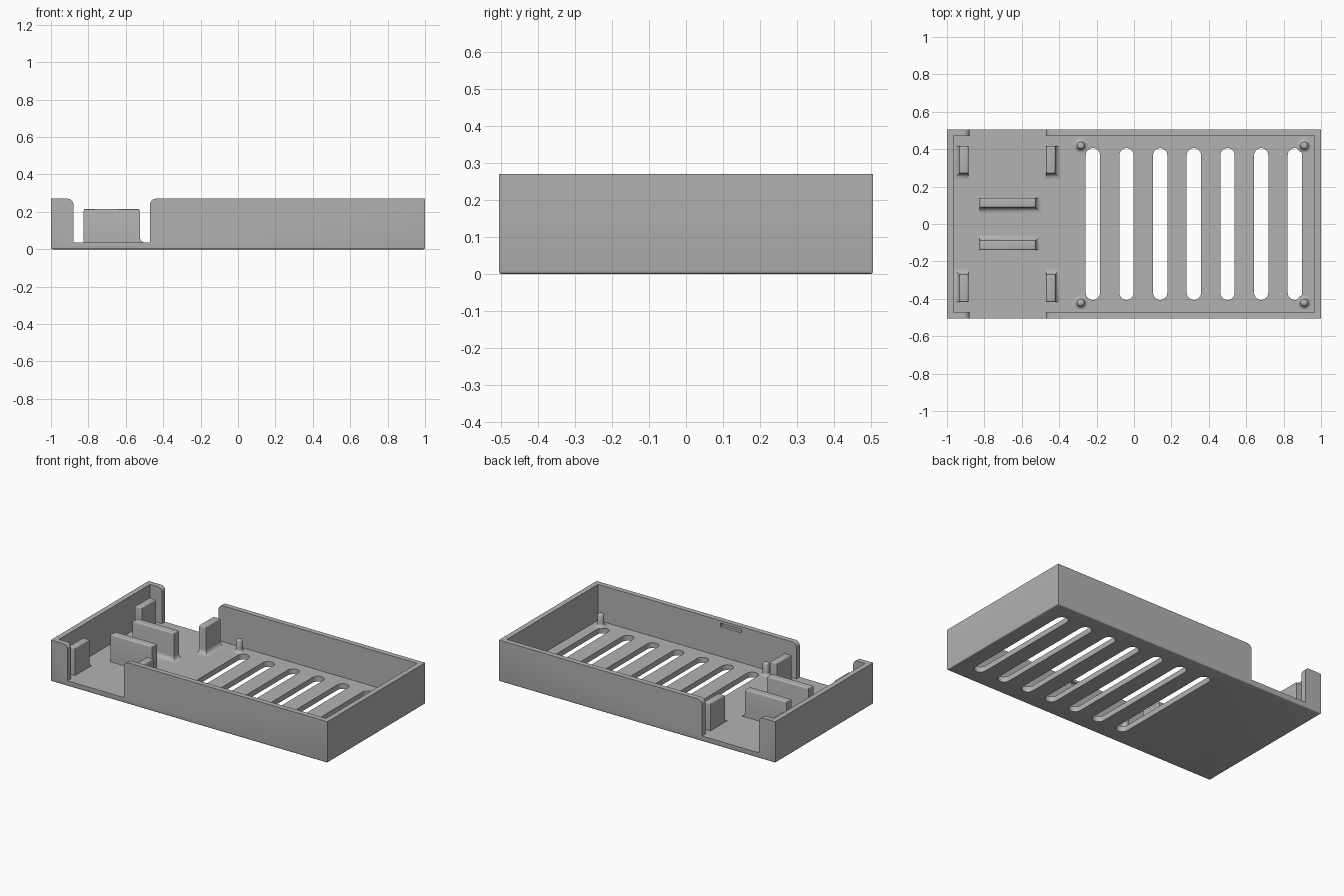
import bpy, bmesh, math
from math import sin, cos, pi

if "Cube" in bpy.data.objects:
    bpy.data.objects.remove(bpy.data.objects["Cube"], do_unlink=True)

grey = bpy.data.materials.new("plain grey")
grey.use_nodes = True
grey.diffuse_color = (0.45, 0.45, 0.45, 1)
grey.node_tree.nodes["Principled BSDF"].inputs["Base Color"].default_value = (0.45, 0.45, 0.45, 1)

HALF_Y, TOP, FLOOR, WALL = 0.505, 0.27, 0.035, 0.034


def loft(name, rings):
    """Skin a stack of equal-length rings and cap both ends."""
    bm = bmesh.new()
    rows = [[bm.verts.new(p) for p in ring] for ring in rings]
    n = len(rows[0])
    for a, b in zip(rows, rows[1:]):
        for i in range(n):
            j = (i + 1) % n
            bm.faces.new((a[i], a[j], b[j], b[i]))
    bm.faces.new(rows[0][::-1])
    bm.faces.new(rows[-1])
    bmesh.ops.recalc_face_normals(bm, faces=bm.faces)
    mesh = bpy.data.meshes.new(name)
    bm.to_mesh(mesh)
    bm.free()
    mesh.materials.append(grey)
    obj = bpy.data.objects.new(name, mesh)
    bpy.context.collection.objects.link(obj)
    return obj


def rect(x0, x1, y0, y1, z):
    return [(x0, y0, z), (x1, y0, z), (x1, y1, z), (x0, y1, z)]


def box(name, x0, x1, y0, y1, z0, z1):
    return loft(name, [rect(x0, x1, y0, y1, z) for z in (z0, z1)])


def activate(obj):
    bpy.ops.object.select_all(action="DESELECT")
    obj.select_set(True)
    bpy.context.view_layer.objects.active = obj


def smooth(obj):
    activate(obj)
    bpy.ops.object.shade_smooth_by_angle(angle=math.radians(35))


def cut(obj, cutter):
    mod = obj.modifiers.new("cut", "BOOLEAN")
    mod.operation, mod.solver, mod.object = "DIFFERENCE", "EXACT", cutter
    activate(obj)
    bpy.ops.object.modifier_apply(modifier=mod.name)
    bpy.data.objects.remove(cutter, do_unlink=True)


# Tray shell with a softened bottom edge
e = 0.008
levels = [(e * (1 - sin(t)), e * (1 - cos(t))) for t in (0, pi / 6, pi / 3, pi / 2)]
levels.append((0, TOP))
tray = loft("tray", [rect(-1 + d, 1 - d, -HALF_Y + d, HALF_Y - d, z) for d, z in levels])
cut(tray, box("cavity", -1 + WALL, 1 - WALL, -HALF_Y + WALL, HALF_Y - WALL, FLOOR, 0.5))

# Opening through both long walls, with rounded upper corners
r = 0.03
arc = [i * pi / 12 for i in range(7)]
right = [(-0.47 + r - r * cos(t), TOP - r + r * sin(t)) for t in arc]
left = [(-0.88 - r + r * cos(t), TOP - r + r * sin(t)) for t in arc]
profile = [(-0.88, FLOOR), (-0.47, FLOOR)] + right
profile += [(-0.47 + r, 0.4), (-0.88 - r, 0.4)] + left[::-1]
cut(tray, loft("opening", [[(x, y, z) for x, z in profile] for y in (-0.7, 0.7)]))

# Ventilation slots
w, end = 0.038, 0.368
for i in range(7):
    cx = -0.22 + 0.18 * i
    outline = [(cx + w * cos(k * pi / 12), end + w * sin(k * pi / 12)) for k in range(13)]
    outline += [(2 * cx - x, -y) for x, y in outline]
    cut(tray, loft("slot", [[(x, y, z) for x, y in outline] for z in (-0.1, 0.1)]))

# Catch recess inside the front wall
inner = -HALF_Y + WALL
cut(tray, box("catch_recess", -0.07, 0.08, inner - 0.018, inner + 0.02, 0.23, 0.253))
smooth(tray)


def upright(name, x0, x1, y0, y1, fillet):
    """Plate with rounded top; fillet holds the flare flags for -x, +x, -y, +y."""
    f, c = 0.03, 0.01
    a, b, g, h = fillet
    rings = [rect(x0, x1, y0, y1, FLOOR - 0.01)]
    for k in range(7):
        t = k * pi / 12
        d = f * (1 - sin(t))
        rings.append(rect(x0 - a * d, x1 + b * d, y0 - g * d, y1 + h * d,
                          FLOOR + f * (1 - cos(t))))
    for k in range(5):
        t = k * pi / 8
        d = c * (1 - cos(t))
        rings.append(rect(x0 + d, x1 - d, y0 + d, y1 - d, 0.215 - c + c * sin(t)))
    smooth(loft(name, rings))


# Mirrored centre plates and corner posts
for side, s in (("back", 1), ("front", -1)):
    lo, hi = sorted((0.088 * s, 0.14 * s))
    flare = (s > 0, s < 0)
    upright(side + "_centre_plate", -0.825, -0.525, lo, hi, (0, 1) + flare)
    lo, hi = sorted((0.27 * s, 0.418 * s))
    upright(side + "_outer_post", -0.935, -0.885, lo, hi, (1, 0) + flare)
    upright(side + "_inner_post", -0.47, -0.42, lo, hi, (0, 1) + flare)

# Locating pins with flared feet
pr, pf = 0.02, 0.02
shape = [(pr + pf, FLOOR - 0.01)]
shape += [(pr + pf * (1 - sin(t)), FLOOR + pf * (1 - cos(t))) for t in arc]
shape += [(pr, 0.107), (pr - 0.003, 0.112), (pr - 0.008, 0.115)]
for side, y in (("back", 0.42), ("front", -0.42)):
    for place, x in (("middle", -0.285), ("end", 0.91)):
        rings = [[(x + q * cos(k * pi / 12), y + q * sin(k * pi / 12), z) for k in range(24)]
                 for q, z in shape]
        smooth(loft(side + "_" + place + "_pin", rings))
